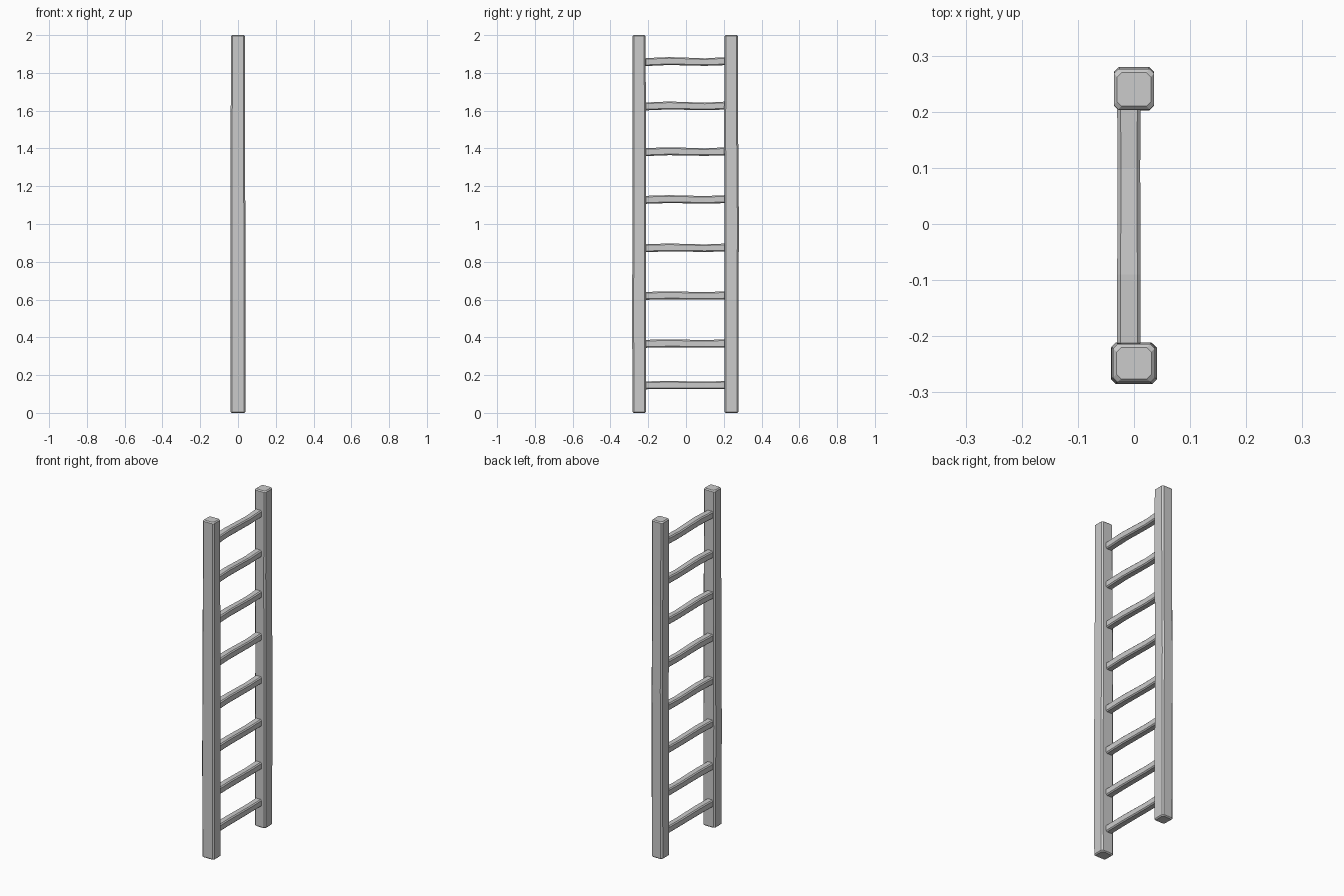
import bpy, bmesh
from mathutils import Vector

if "Cube" in bpy.data.objects:
    bpy.data.objects.remove(bpy.data.objects["Cube"])


def beam(name, stations, u, v, chamfer, inset):
    """Loft chamfered rectangles: each station is (centre, half_u, half_v)."""
    u, v = Vector(u), Vector(v)
    axis = u.cross(v)
    first, last = stations[0], stations[-1]
    # Shrunken end rings give softly bevelled ends
    rings = [(first[0], first[1] - inset, first[2] - inset),
             (Vector(first[0]) + axis * inset, first[1], first[2])]
    rings += stations[1:-1]
    rings += [(Vector(last[0]) - axis * inset, last[1], last[2]),
              (last[0], last[1] - inset, last[2] - inset)]
    bm = bmesh.new()
    loops = []
    for c, a, b in rings:
        k = chamfer
        pts = [(a, b - k), (a - k, b), (k - a, b), (-a, b - k),
               (-a, k - b), (k - a, -b), (a - k, -b), (a, k - b)]
        loops.append([bm.verts.new(Vector(c) + u * p + v * q) for p, q in pts])
    for r0, r1 in zip(loops, loops[1:]):
        for i in range(8):
            j = (i + 1) % 8
            bm.faces.new((r0[i], r0[j], r1[j], r1[i]))
    bm.faces.new(loops[0][::-1])
    bm.faces.new(loops[-1])
    bmesh.ops.recalc_face_normals(bm, faces=bm.faces)
    mesh = bpy.data.meshes.new(name)
    bm.to_mesh(mesh)
    bm.free()
    obj = bpy.data.objects.new(name, mesh)
    bpy.context.collection.objects.link(obj)
    return obj


X, Y, Z = (1, 0, 0), (0, 1, 0), (0, 0, 1)

# Upright rails, slightly uneven along their length
beam("left_rail", [((0, -0.248, 0), 0.040, 0.036),
                   ((0, -0.249, 0.6), 0.041, 0.036),
                   ((-0.001, -0.247, 1.2), 0.039, 0.036),
                   ((0, -0.248, 2), 0.037, 0.034)], X, Y, 0.008, 0.006)
beam("right_rail", [((0, 0.240, 0), 0.036, 0.037),
                    ((0, 0.241, 0.6), 0.036, 0.037),
                    ((0, 0.242, 1.0), 0.035, 0.038),
                    ((0, 0.239, 1.5), 0.035, 0.037),
                    ((0, 0.240, 2), 0.036, 0.036)], X, Y, 0.008, 0.006)

# Rungs with a gentle wobble
heights = [0.147, 0.367, 0.621, 0.874, 1.13, 1.383, 1.625, 1.86]
for n, z in enumerate(heights):
    s = 0.002 + 0.0005 * n
    beam(f"rung_{n + 1}", [((-0.009, -0.216, z - s / 2), 0.021, 0.021),
                           ((-0.009, -0.09, z + s / 2), 0.021, 0.021),
                           ((-0.009, 0.1, z - s / 2), 0.020, 0.020),
                           ((-0.009, 0.208, z + s / 3), 0.021, 0.021)],
         Z, X, 0.006, 0.004)
